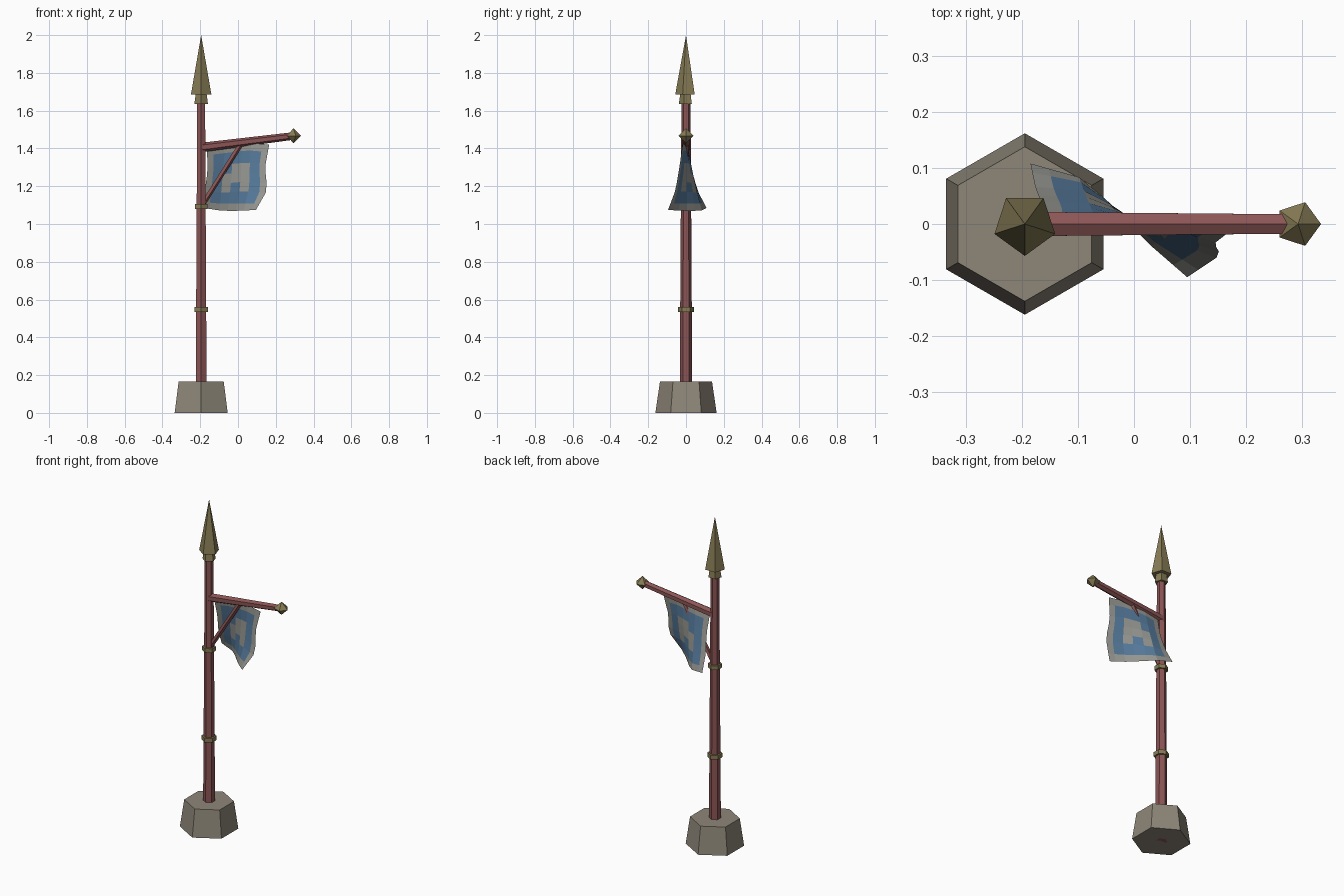
import bpy, math
from mathutils import Vector

if "Cube" in bpy.data.objects:
    bpy.data.objects.remove(bpy.data.objects["Cube"])


def material(name, rgb):
    m = bpy.data.materials.new(name)
    m.diffuse_color = (*rgb, 1)
    m.use_nodes = True
    m.node_tree.nodes["Principled BSDF"].inputs["Base Color"].default_value = m.diffuse_color
    return m


STONE = material("stone", (0.27, 0.24, 0.19))
WOOD = material("red_wood", (0.26, 0.09, 0.09))
GOLD = material("gold", (0.24, 0.20, 0.09))
CLOTH = material("cloth", (0.30, 0.30, 0.28))
BLUE = material("blue", (0.09, 0.19, 0.32))
PX = -0.195


def add_mesh(name, verts, faces, *mats):
    me = bpy.data.meshes.new(name)
    me.from_pydata(verts, [], faces)
    for m in mats:
        me.materials.append(m)
    ob = bpy.data.objects.new(name, me)
    bpy.context.collection.objects.link(ob)
    return ob


def rod(name, a, b, r1, r2, sides, mat, start=-90):
    """Flat-sided tapered rod from a to b, capped at both ends."""
    a, b = Vector(a), Vector(b)
    d = (b - a).normalized()
    ex = Vector((1, 0, 0)) if abs(d.z) > 0.99 else Vector((0, 1, 0))
    ey = d.cross(ex)
    verts = []
    for c, r in ((a, r1), (b, r2)):
        for i in range(sides):
            t = math.radians(start) + math.tau * i / sides
            verts.append(c + r * (math.cos(t) * ex + math.sin(t) * ey))
    faces = [(i, (i + 1) % sides, sides + (i + 1) % sides, sides + i) for i in range(sides)]
    faces += [tuple(range(sides))[::-1], tuple(range(sides, 2 * sides))]
    return add_mesh(name, verts, faces, mat)


def upright(name, z1, z2, r1, r2, sides, mat):
    return rod(name, (PX, 0, z1), (PX, 0, z2), r1, r2, sides, mat)


def spike(name, c, r, low, high, mat, start):
    """Five-sided double pyramid."""
    c = Vector(c)
    ring = [c + Vector((r * math.cos(start + math.tau * i / 5),
                        r * math.sin(start + math.tau * i / 5), 0)) for i in range(5)]
    verts = ring + [c + Vector((0, 0, high)), c - Vector((0, 0, low))]
    faces = []
    for i in range(5):
        j = (i + 1) % 5
        faces += [(i, j, 5), (j, i, 6)]
    return add_mesh(name, verts, faces, mat)


# Base, pole and bands
upright("stone_base", 0, 0.165, 0.162, 0.138, 6, STONE)
upright("pole", -0.0, 1.66, 0.034, 0.024, 6, WOOD)
upright("lower_band", 0.535, 0.56, 0.042, 0.042, 6, GOLD)
upright("upper_band", 1.08, 1.105, 0.038, 0.038, 6, GOLD)

# Spear head
upright("spear_collar", 1.635, 1.69, 0.038, 0.030, 5, GOLD)
spike("spear_head", (PX, 0, 1.685), 0.057, 0.0, 0.315, GOLD, -math.pi / 2)

# Cross arm, its finial and the brace
rod("arm", (PX, 0, 1.405), (0.285, 0, 1.465), 0.025, 0.02, 6, WOOD)
spike("arm_finial", (0.293, 0, 1.467), 0.041, 0.04, 0.04, GOLD, 0)
rod("brace", (PX + 0.005, 0, 1.10), (0.015, 0, 1.425), 0.014, 0.014, 5, WOOD)

# Wind-blown flag: control points by row from top to bottom, left to right
CTRL = [
    [(-0.165, 0.005, 1.40), (-0.055, 0.01, 1.415), (0.055, -0.005, 1.43), (0.165, -0.018, 1.42)],
    [(-0.16, 0.03, 1.29), (-0.065, 0.03, 1.30), (0.05, -0.005, 1.31), (0.143, -0.035, 1.30)],
    [(-0.175, 0.06, 1.18), (-0.075, 0.055, 1.18), (0.045, -0.02, 1.19), (0.155, -0.055, 1.18)],
    [(-0.185, 0.108, 1.085), (-0.085, 0.08, 1.07), (0.02, -0.03, 1.07), (0.095, -0.095, 1.075)],
]
CUTS = [0, 0.11, 0.29, 0.43, 0.57, 0.71, 0.89, 1]
PATTERN = [".......",
           ".#####.",
           ".##..#.",
           ".#...#.",
           ".#.#.##",
           ".#####.",
           "......."]


def lerp_row(points, t):
    i = min(int(t * 3), 2)
    return Vector(points[i]).lerp(Vector(points[i + 1]), t * 3 - i)


verts = [lerp_row([lerp_row(row, u) for row in CTRL], v) for v in CUTS for u in CUTS]
PATTERN[4] = ".#.#.#."
faces = [(r * 8 + c, (r + 1) * 8 + c, (r + 1) * 8 + c + 1, r * 8 + c + 1)
         for r in range(7) for c in range(7)]
flag = add_mesh("flag", verts, faces, CLOTH, BLUE)
for p in flag.data.polygons:
    p.material_index = int(PATTERN[p.index // 7][p.index % 7] == "#")
